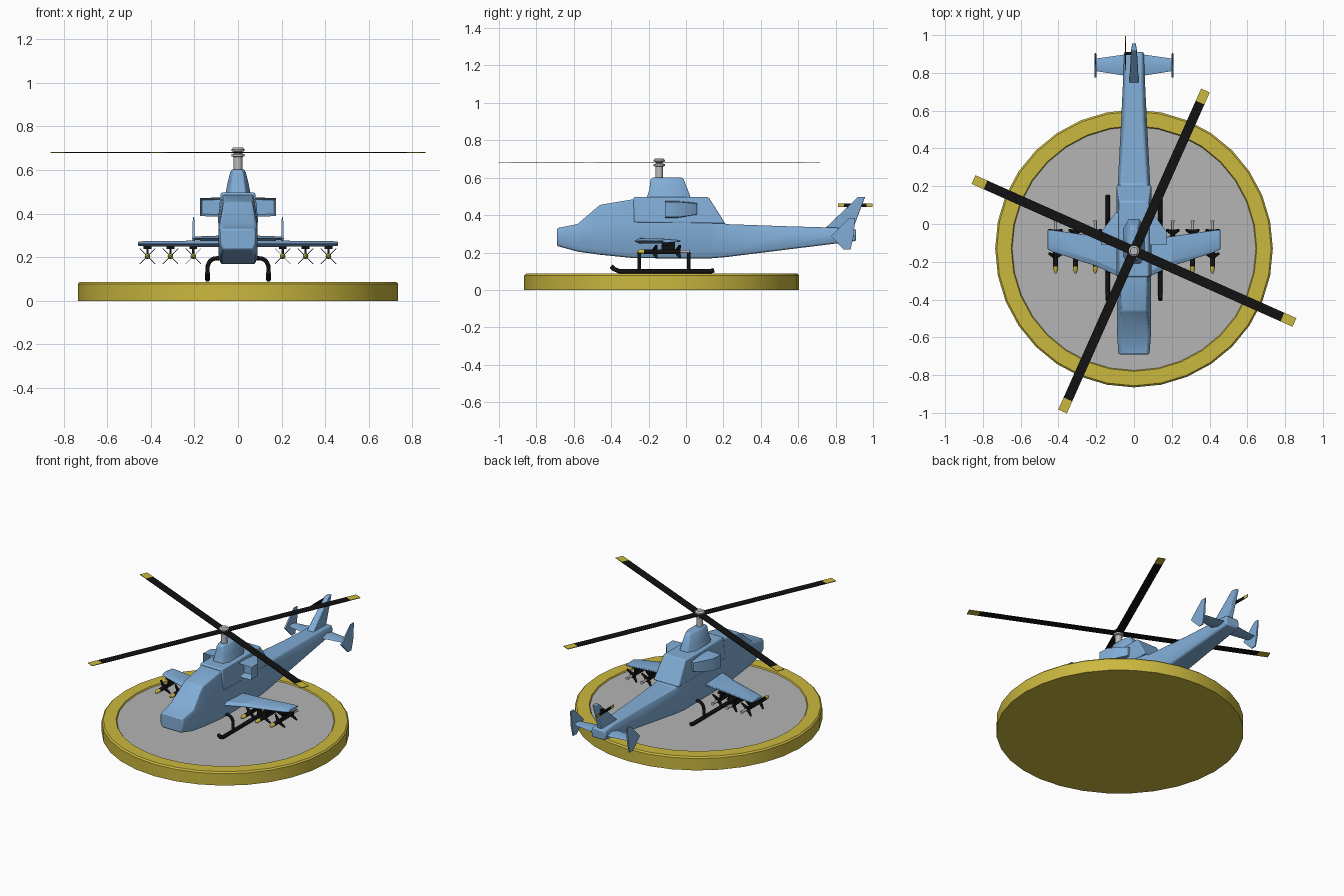
import bpy, bmesh, math
from mathutils import Vector, Matrix

if "Cube" in bpy.data.objects:
    bpy.data.objects.remove(bpy.data.objects["Cube"])


def mat(name, col):
    m = bpy.data.materials.new(name)
    m.diffuse_color = (*col, 1)
    m.use_nodes = True
    m.node_tree.nodes["Principled BSDF"].inputs["Base Color"].default_value = m.diffuse_color
    return m


BLUE = mat("sky blue", (0.22, 0.42, 0.68))
YELLOW = mat("yellow", (0.60, 0.48, 0.05))
GREY = mat("pad grey", (0.46, 0.46, 0.46))
STEEL = mat("light steel", (0.50, 0.50, 0.50))
BLACK = mat("black", (0.006, 0.006, 0.006))


def finish(name, bm, mats, bevel=0, smooth=True):
    bmesh.ops.recalc_face_normals(bm, faces=bm.faces[:])
    me = bpy.data.meshes.new(name)
    bm.to_mesh(me)
    bm.free()
    for m in mats:
        me.materials.append(m)
    ob = bpy.data.objects.new(name, me)
    bpy.context.collection.objects.link(ob)
    if bevel:
        b = ob.modifiers.new("soft edges", 'BEVEL')
        b.width, b.segments, b.limit_method = bevel, 2, 'ANGLE'
    if smooth:
        bpy.ops.object.select_all(action='DESELECT')
        ob.select_set(True)
        bpy.context.view_layer.objects.active = ob
        bpy.ops.object.shade_smooth_by_angle(angle=math.radians(40))
    return ob


def loft_bm(rings, bm=None, mi=0):
    """Skin a row of rings and cap both ends."""
    bm = bm or bmesh.new()
    vs = [[bm.verts.new(p) for p in r] for r in rings]
    n = len(vs[0])
    faces = [bm.faces.new((a[i], a[(i + 1) % n], b[(i + 1) % n], b[i]))
             for a, b in zip(vs, vs[1:]) for i in range(n)]
    faces += [bm.faces.new(vs[0]), bm.faces.new(vs[-1])]
    for f in faces:
        f.material_index = mi
    return bm


def box_bm(lo, hi, bm=None, mi=0):
    (a, b, c), (d, e, f) = lo, hi
    return loft_bm([[(a, b, z), (d, b, z), (d, e, z), (a, e, z)] for z in (c, f)], bm, mi)


def turned(profile, centre, axis='z', n=16, bm=None, mi=0):
    """Stack of round rings from (radius, position) pairs along y or z."""
    rings = []
    for r, h in profile:
        ring = []
        for i in range(n):
            u, v = r * math.cos(2 * math.pi * i / n), r * math.sin(2 * math.pi * i / n)
            off = (u, v, h) if axis == 'z' else (u, h, v)
            ring.append(Vector(centre) + Vector(off))
        rings.append(ring)
    return loft_bm(rings, bm, mi)


def tube(name, pts, r, m):
    cu = bpy.data.curves.new(name, 'CURVE')
    cu.dimensions, cu.bevel_depth, cu.bevel_resolution, cu.use_fill_caps = '3D', r, 2, True
    sp = cu.splines.new('POLY')
    sp.points.add(len(pts) - 1)
    for p, co in zip(sp.points, pts):
        p.co = (*co, 1)
    cu.materials.append(m)
    ob = bpy.data.objects.new(name, cu)
    bpy.context.collection.objects.link(ob)
    bpy.ops.object.select_all(action='DESELECT')
    ob.select_set(True)
    bpy.context.view_layer.objects.active = ob
    bpy.ops.object.convert(target='MESH')


# Landing pad: rim with a shallow grey recess
PAD = (0, -0.13, 0)
finish("pad_rim", turned([(0.735, 0), (0.735, 0.078), (0.726, 0.087), (0.650, 0.087),
                          (0.645, 0.078)], PAD, n=32), [YELLOW])
finish("pad_surface", turned([(0.645, 0.05), (0.645, 0.080)], PAD, n=32), [GREY])

# Fuselage: y, half width, bottom, shoulder, top half width, top
rings = []
for y, w, zb, zs, wt, zt in [
        (-0.69, 0.082, 0.235, 0.315, 0.074, 0.33), (-0.58, 0.09, 0.205, 0.335, 0.08, 0.352),
        (-0.46, 0.09, 0.188, 0.345, 0.066, 0.455), (-0.28, 0.09, 0.17, 0.36, 0.072, 0.485),
        (0.12, 0.09, 0.168, 0.36, 0.075, 0.47), (0.21, 0.086, 0.175, 0.32, 0.07, 0.352),
        (0.55, 0.068, 0.217, 0.30, 0.05, 0.340), (0.80, 0.056, 0.248, 0.30, 0.044, 0.333),
        (0.91, 0.052, 0.262, 0.30, 0.044, 0.325)]:
    half = [(0.85 * w, zb), (w, zb + 0.03), (w, zs), (wt, zt)]
    rings.append([(x, y, z) for x, z in half] + [(-x, y, z) for x, z in reversed(half)])
finish("fuselage", loft_bm(rings), [BLUE], 0.008)

# Engine housing: side profile pushed out both ways
prof = [(-0.28, 0.36), (-0.28, 0.497), (0.12, 0.497), (0.21, 0.355)]
finish("engine_housing", loft_bm([[(x * (0.85 if z > 0.4 else 1), y, z) for y, z in prof]
                                  for x in (-0.093, 0.093)]), [BLUE], 0.008)

# Rotor fairing above the housing
rings = []
for z, w, y0, y1 in [(0.48, 0.06, -0.215, 0.03), (0.54, 0.048, -0.195, 0.008),
                     (0.59, 0.036, -0.19, -0.012), (0.602, 0.028, -0.178, -0.025)]:
    rings.append([(w * .6, y0, z), (w, y0 + .04, z), (w, y1 - .05, z), (w * .5, y1, z),
                  (-w * .5, y1, z), (-w, y1 - .05, z), (-w, y0 + .04, z), (-w * .6, y0, z)])
finish("rotor_fairing", loft_bm(rings), [BLUE], 0.004)

# Mast and hub
HUB = (0, -0.143, 0)
finish("rotor_mast", turned([(0.02, 0.59), (0.02, 0.66), (0.03, 0.663), (0.03, 0.673), (0.018, 0.676),
                             (0.018, 0.684), (0.03, 0.687), (0.03, 0.695), (0.02, 0.704)], HUB), [STEEL])

# Main rotor: four blades with painted tips
bm = bmesh.new()
for k in range(4):
    start = len(bm.verts)
    box_bm((0.02, -0.025, 0.678), (0.86, 0.025, 0.682), bm, 0)
    box_bm((0.86, -0.025, 0.678), (0.93, 0.025, 0.682), bm, 1)
    bm.verts.ensure_lookup_table()
    bmesh.ops.transform(bm, verts=bm.verts[start:], matrix=Matrix.Translation(HUB)
                        @ Matrix.Rotation(math.radians(66 + 90 * k), 4, 'Z'))
finish("main_rotor", bm, [BLACK, YELLOW], smooth=False)

# Tail fin, swept back
finish("tail_fin", loft_bm([
    [(-w, a, z), (w, a, z), (w * .6, b, z), (-w * .6, b, z)]
    for z, w, a, b in [(0.30, 0.026, 0.71, 0.89), (0.345, 0.025, 0.76, 0.90),
                       (0.498, 0.016, 0.92, 0.958)]]), [BLUE], 0.004)

# Tail rotor on the left of the fin
bm = box_bm((-0.047, 0.845, 0.443), (-0.043, 0.965, 0.462))
box_bm((-0.047, 0.812, 0.443), (-0.043, 0.845, 0.462), bm, 1)
box_bm((-0.047, 0.965, 0.443), (-0.043, 0.996, 0.462), bm, 1)
box_bm((-0.05, 0.895, 0.446), (-0.005, 0.911, 0.459), bm)
finish("tail_rotor", bm, [BLACK, YELLOW], smooth=False)

for s, side in ((-1, "left"), (1, "right")):
    # Engine intake with a recessed mouth
    bm = loft_bm([[(s * 0.07, y, z0), (s * x, y, z0 + .004), (s * x, y, z1 - .004), (s * 0.07, y, z1)]
                  for y, x, z0, z1 in [(-0.112, 0.175, 0.385, 0.475), (-0.04, 0.172, 0.385, 0.475),
                                       (0.06, 0.098, 0.40, 0.465)]])
    bmesh.ops.recalc_face_normals(bm, faces=bm.faces[:])
    mouth = min(bm.faces, key=lambda f: f.calc_center_median().y)
    bmesh.ops.inset_individual(bm, faces=[mouth], thickness=0.014)
    bmesh.ops.translate(bm, verts=mouth.verts[:], vec=(0, 0.05, 0))
    finish(side + "_intake", bm, [BLUE])

    # Stub wing
    finish(side + "_wing", loft_bm([
        [(s * x, a, z), (s * x, a + .03, z + t), (s * x, b, z + t * .4), (s * x, b, z - t * .4),
         (s * x, a + .03, z - t)]
        for x, a, b, z, t in [(0.07, -0.285, -0.075, 0.262, 0.015), (0.20, -0.225, -0.065, 0.262, 0.014),
                              (0.43, -0.150, -0.032, 0.262, 0.012),
                              (0.458, -0.135, -0.030, 0.262, 0.010)]]), [BLUE], 0.003)

    # Horizontal stabiliser and swept end plate
    finish(side + "_stabiliser", loft_bm([
        [(s * x, a, 0.287), (s * x, (a + b) / 2, 0.287 + t), (s * x, b, 0.287), (s * x, (a + b) / 2, 0.287 - t)]
        for x, a, b, t in [(0.03, 0.782, 0.90, 0.014), (0.205, 0.81, 0.875, 0.008)]]), [BLUE])
    finish(side + "_end_plate", loft_bm([
        [(s * (0.204 - t), a, z), (s * (0.204 + t), a, z), (s * (0.204 + t), b, z), (s * (0.204 - t), b, z)]
        for z, a, b, t in [(0.215, 0.845, 0.88, 0.003), (0.287, 0.775, 0.895, 0.006),
                           (0.385, 0.872, 0.905, 0.003)]]), [BLUE])

    # Three missiles under each wing
    for i in range(3):
        c = (s * (0.205 + 0.105 * i), 0, 0.205)
        bm = turned([(0.013, -0.225), (0.013, -0.03)], c, 'y', 10)
        turned([(0.004, -0.262), (0.012, -0.245), (0.013, -0.225)], c, 'y', 10, bm, 1)
        turned([(0.008, -0.03), (0.008, 0.008), (0.011, 0.018)], c, 'y', 10, bm, 2)
        box_bm((c[0] - .005, -0.13, 0.21), (c[0] + .005, -0.06, 0.257), bm)
        box_bm((c[0] - .018, -0.13, 0.238), (c[0] + .018, -0.06, 0.250), bm)
        for k in range(4):
            ang = math.radians(45 + 90 * k)
            d, n = Vector((math.cos(ang), 0, math.sin(ang))), Vector((-math.sin(ang), 0, math.cos(ang))) * .0015
            for y in (-0.185, -0.06):
                tri = [d * .008 + Vector((0, y, 0)), d * .05 + Vector((0, y + .022, 0)),
                       d * .05 + Vector((0, y + .034, 0)), d * .008 + Vector((0, y + .03, 0))]
                loft_bm([[Vector(c) + p + n * q for p in tri] for q in (-1, 1)], bm)
        finish(f"{side}_missile_{i + 1}", bm, [BLACK, YELLOW, STEEL])

    # Landing skid with two curved struts
    tube(side + "_skid", [(s * 0.14, y, z) for y, z in
                          [(-0.40, 0.128), (-0.385, 0.112), (-0.355, 0.099), (0.13, 0.099),
                           (0.15, 0.106)]], 0.012, BLACK)
    for y, end in ((-0.25, "front"), (0.015, "rear")):
        arc = [(s * (0.10 + .04 * math.cos(t)), y, 0.15 + .045 * math.sin(t))
               for t in [math.pi / 2 * j / 6 for j in range(7)]]
        tube(f"{side}_{end}_strut", [(s * 0.14, y, 0.10)] + arc + [(s * 0.06, y, 0.197)], 0.0095, BLACK)
